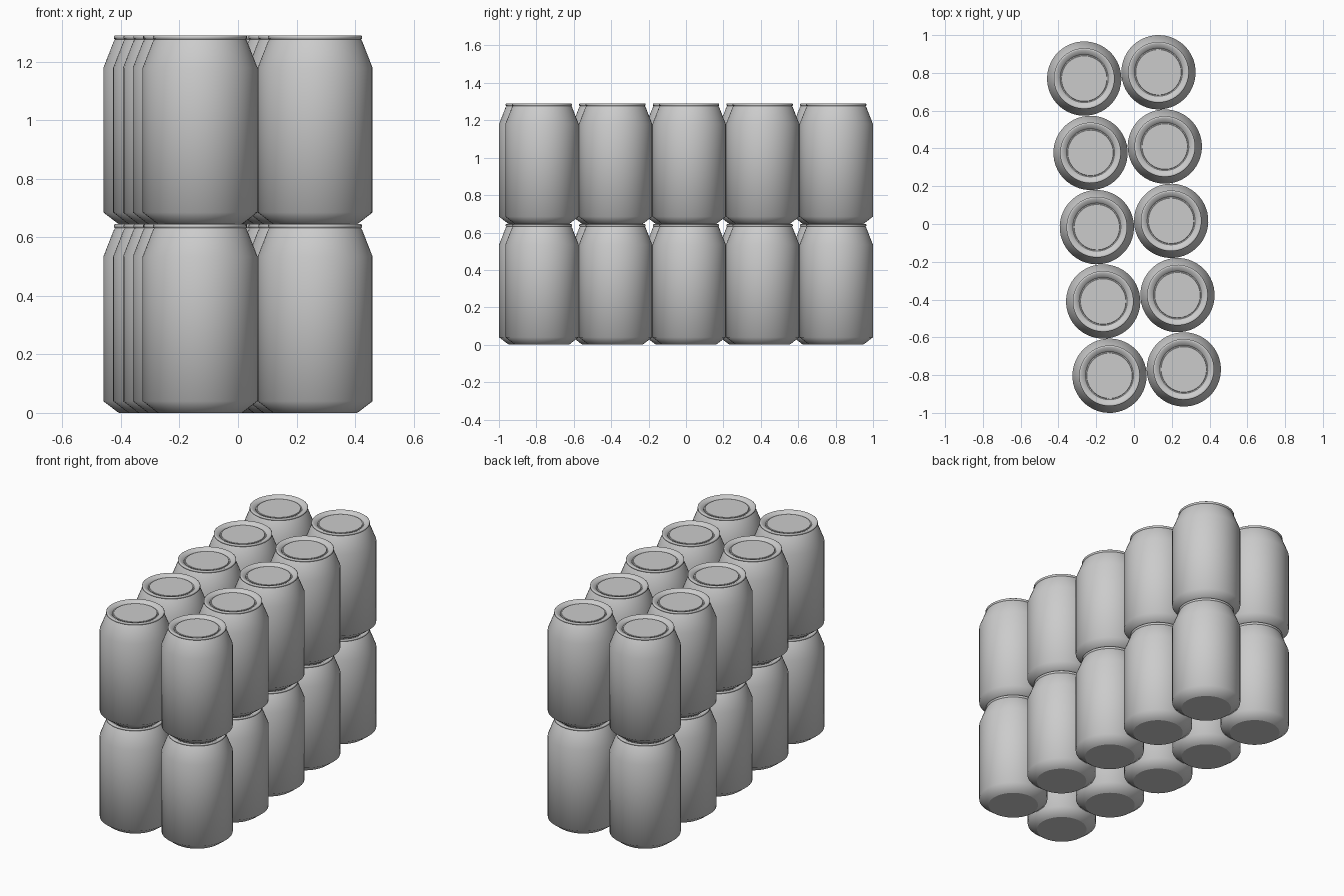
import bpy, bmesh, math

if "Cube" in bpy.data.objects:
    bpy.data.objects.remove(bpy.data.objects["Cube"])

R = 0.1967          # can radius
H = 0.645           # can height
SEG = 48
STEP = (0.3933, 0.0335)   # grid direction of the slightly turned pack

# radius, height: base, wall, neck, rolled rim, recessed lid
PROFILE = [(0.143, 0.0), (0.151, 0.005), (R, 0.04), (R, 0.534),
           (0.161, 0.625), (0.157, 0.631), (0.161, 0.635), (0.161, 0.642),
           (0.157, H), (0.152, 0.644), (0.132, 0.637), (0.127, 0.629),
           (0.122, 0.629), (0.120, 0.634)]


def can_mesh():
    bm = bmesh.new()
    rings = []
    for r, z in PROFILE:
        rings.append([bm.verts.new((r * math.cos(2 * math.pi * i / SEG),
                                    r * math.sin(2 * math.pi * i / SEG), z))
                      for i in range(SEG)])
    for lo, hi in zip(rings, rings[1:]):
        for i in range(SEG):
            j = (i + 1) % SEG
            bm.faces.new((lo[i], lo[j], hi[j], hi[i]))
    # flat base and lid panel
    bm.faces.new(rings[0][::-1])
    bm.faces.new(rings[-1])
    mesh = bpy.data.meshes.new("can")
    bm.to_mesh(mesh)
    bm.free()
    return mesh


mesh = can_mesh()
a, b = STEP
# two layers of five rows by two columns
for layer in range(2):
    for row in range(5):
        for col in range(2):
            u, v = col - 0.5, row - 2
            can = bpy.data.objects.new(f"can_{layer}_{row}_{col}", mesh)
            can.location = (u * a - v * b, u * b + v * a, layer * H)
            can.rotation_euler.z = math.atan2(b, a)
            bpy.context.collection.objects.link(can)

# smooth walls, crisp base and lid edges
bpy.context.view_layer.objects.active = can
can.select_set(True)
mesh.polygons.foreach_set("use_smooth", [True] * len(mesh.polygons))
mesh.set_sharp_from_angle(angle=math.radians(55))
for p in mesh.polygons:
    if len(p.vertices) > 4:
        p.use_smooth = False
